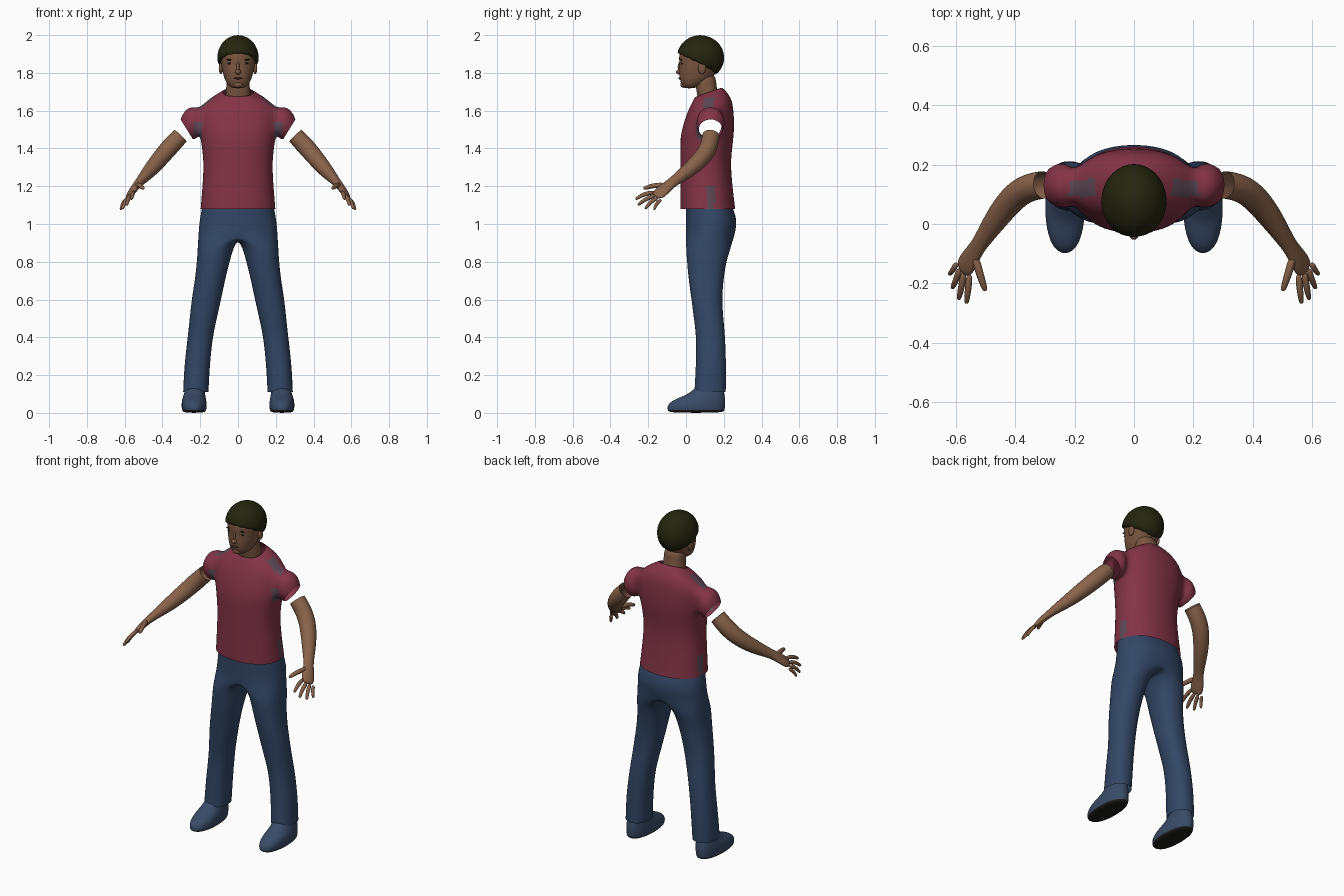
import bpy
import bmesh
from math import sin, cos, pi, atan2, asin
from mathutils import Vector, Matrix

if "Cube" in bpy.data.objects:
    bpy.data.objects.remove(bpy.data.objects["Cube"])


def material(name, rgb):
    m = bpy.data.materials.new(name)
    m.use_nodes = True
    m.diffuse_color = (*rgb, 1)
    bsdf = m.node_tree.nodes["Principled BSDF"]
    bsdf.inputs["Base Color"].default_value = (*rgb, 1)
    bsdf.inputs["Roughness"].default_value = 0.8
    return m


SKIN = material("arm skin", (0.25, 0.125, 0.07))
FACE = material("face skin", (0.2, 0.095, 0.053))
SHIRT = material("dark red cloth", (0.23, 0.034, 0.063))
FADED = material("faded grey cloth", (0.11, 0.065, 0.09))
DENIM = material("blue denim", (0.033, 0.062, 0.13))
SHOE = material("blue shoe", (0.042, 0.07, 0.135))
SOLE = material("black sole", (0.012, 0.013, 0.01))
HAIR = material("dark hair", (0.018, 0.018, 0.005))
LIP = material("brown lip", (0.1, 0.04, 0.028))

N = 16
FIT = 1.026  # makes up for the shrinking of a subdivided ring


def finish(bm, name, mats, mirror=False, levels=2):
    """Turn a bmesh into a smooth object with its modifiers baked in."""
    me = bpy.data.meshes.new(name)
    bm.to_mesh(me)
    bm.free()
    for m in mats:
        me.materials.append(m)
    ob = bpy.data.objects.new(name, me)
    bpy.context.collection.objects.link(ob)
    if mirror:
        ob.modifiers.new("mirror", "MIRROR")
    if levels:
        sub = ob.modifiers.new("smooth", "SUBSURF")
        sub.levels = levels
    bpy.context.view_layer.update()
    graph = bpy.context.evaluated_depsgraph_get()
    ob.data = bpy.data.meshes.new_from_object(ob.evaluated_get(graph))
    ob.modifiers.clear()
    for p in ob.data.polygons:
        p.use_smooth = True
    return ob


def loft(bm, rows, closed=True):
    for a, b in zip(rows, rows[1:]):
        n = len(a)
        for i in range(n if closed else n - 1):
            j = (i + 1) % n
            bm.faces.new((a[i], a[j], b[j], b[i]))


def ring(bm, z, x0, x1, y0, y1, tilt=0, power=0.9, count=N):
    """Level oval of verts, starting at the front and turning past +x."""
    cx, cy, rx, ry = (x0 + x1) / 2, (y0 + y1) / 2, (x1 - x0) / 2, (y1 - y0) / 2
    row = []
    for k in range(count):
        a = -pi / 2 + 2 * pi * k / N
        c, s = cos(a), sin(a)
        c = 0 if abs(c) < 1e-6 else abs(c) ** power * (1 if c > 0 else -1)
        s = abs(s) ** power * (1 if s > 0 else -1)
        y = cy + ry * FIT * s
        row.append(bm.verts.new((cx + rx * FIT * c, y, z + tilt * (y - 0.12))))
    return row


def half_ring(bm, z, hx, y0, y1, tilt=0):
    return ring(bm, z, -hx, hx, y0, y1, tilt, count=N // 2 + 1)


def stack(name, table, mats, mirror=False, caps=True):
    bm = bmesh.new()
    rows = [ring(bm, *t) for t in table]
    loft(bm, rows)
    if caps:
        bm.faces.new(rows[0][::-1])
        bm.faces.new(rows[-1])
    return finish(bm, name, mats, mirror)


def tube(name, path, side, mat, start_cap=True, n=8):
    """Tapered limb; each path entry is a point, a half width, a half depth."""
    bm = bmesh.new()
    pts = [Vector(p[0]) for p in path]
    fit = 6 / (4 + 2 * cos(2 * pi / n))
    rows = []
    for i, (p, w, d) in enumerate(path):
        t = (pts[min(i + 1, len(pts) - 1)] - pts[max(i - 1, 0)]).normalized()
        u = (Vector(side) - t * t.dot(Vector(side))).normalized()
        v = t.cross(u)
        rows.append([bm.verts.new(pts[i] + fit * (u * w * cos(a) + v * d * sin(a)))
                     for a in (2 * pi * k / n for k in range(n))])
    loft(bm, rows)
    bm.faces.new(rows[-1])
    if start_cap:
        bm.faces.new(rows[0][::-1])
    return finish(bm, name, [mat], mirror=True)


def blob(name, loc, size, mat, mirror=False):
    bm = bmesh.new()
    place = Matrix.Translation(loc) @ Matrix.Diagonal((*size, 1))
    bmesh.ops.create_uvsphere(bm, u_segments=16, v_segments=8, radius=1, matrix=place)
    return finish(bm, name, [mat], mirror, levels=0)


# Shirt: half torso with an armhole, drawn out into an open sleeve
bm = bmesh.new()
rows = [half_ring(bm, *t) for t in (
    (1.08, 0.197, -0.03, 0.26), (1.2, 0.187, -0.03, 0.245), (1.32, 0.18, -0.03, 0.235),
    (1.41, 0.19, -0.03, 0.245), (1.47, 0.2, -0.028, 0.252), (1.54, 0.208, -0.01, 0.255),
    (1.61, 0.205, 0.015, 0.25), (1.655, 0.16, 0.035, 0.24, 0.1),
    (1.69, 0.1, 0.047, 0.205, 0.25), (1.698, 0.082, 0.055, 0.188, 0.35))]
loft(bm, rows, closed=False)
low, mid, top = rows[4:7]
hole = [mid[5], top[5], top[4], top[3], mid[3], low[3], low[4], low[5]]
bmesh.ops.delete(bm, geom=list(mid[4].link_faces), context="FACES_ONLY")
bm.verts.remove(mid[4]) if not mid[4].link_edges else bmesh.ops.delete(bm, geom=[mid[4]], context="VERTS")
sleeve = [hole]
for x_top, z_top, x_low, z_low, ry in ((0.25, 1.625, 0.217, 1.455, 0.078),
                                       (0.287, 1.598, 0.225, 1.45, 0.075),
                                       (0.305, 1.555, 0.238, 1.447, 0.064)):
    mid_pt = Vector(((x_top + x_low) / 2, 0.13, (z_top + z_low) / 2))
    up = Vector((x_top - x_low, 0, z_top - z_low)) / 2
    sleeve.append([bm.verts.new(mid_pt + 1.08 * (up * sin(k * pi / 4)
                                + Vector((0, ry, 0)) * cos(k * pi / 4))) for k in range(8)])
loft(bm, sleeve)
shirt = finish(bm, "shirt", [SHIRT, FADED], mirror=True)
for p in shirt.data.polygons:  # worn patches on shoulders, armpits and sides
    x, y, z = abs(p.center.x), p.center.y, p.center.z
    shoulder = p.normal.z > 0.5 and 0.13 < x < 0.22 and 0.09 < y < 0.15
    armpit = 0.19 < x < 0.235 and 1.45 < z < 1.54 and y < 0.09
    flank = x > 0.17 and 1.08 < z < 1.2 and 0.11 < y < 0.15
    p.material_index = int(shoulder or armpit or flank)

# Trousers: one leg, opening at the crotch into half a pelvis
bm = bmesh.new()
leg = [ring(bm, *t) for t in (
    (0.11, 0.157, 0.29, 0.045, 0.21), (0.25, 0.15, 0.284, 0.053, 0.212),
    (0.4, 0.135, 0.266, 0.056, 0.207), (0.5, 0.113, 0.255, 0.042, 0.197),
    (0.6, 0.09, 0.245, 0.03, 0.19), (0.7, 0.07, 0.228, 0.015, 0.197),
    (0.8, 0.045, 0.217, 0.006, 0.212), (0.87, 0.026, 0.213, 0.001, 0.235))]
crotch = half_ring(bm, 0.95, 0.208, 0, 0.258)
for k in range(N // 2 + 1, N):
    a = pi * (k - N / 2) / (N / 2)
    crotch.append(bm.verts.new((0, 0.129 + 0.129 * cos(a), 0.95 - 0.03 * sin(a))))
loft(bm, leg + [crotch])
pelvis = [half_ring(bm, *t) for t in ((1.0, 0.204, 0, 0.268), (1.05, 0.197, 0, 0.262),
                                      (1.11, 0.185, 0, 0.235))]
loft(bm, [crotch[:N // 2 + 1]] + pelvis, closed=False)
finish(bm, "trousers", [DENIM], mirror=True)

# Shoes
shoes = stack("shoes", (
    (0, 0.18, 0.285, -0.085, 0.192), (0.012, 0.168, 0.297, -0.098, 0.204),
    (0.045, 0.165, 0.299, -0.099, 0.207), (0.075, 0.17, 0.295, -0.055, 0.207),
    (0.1, 0.175, 0.285, 0.02, 0.202), (0.15, 0.18, 0.275, 0.06, 0.195)),
    [SHOE, SOLE], mirror=True)
for p in shoes.data.polygons:
    p.material_index = int(p.center.z < 0.014)

# Arms running into flat palms
ACROSS = (0.62, 0.58, -0.53)
tube("arms", (
    ((0.305, 0.132, 1.467), 0.046, 0.045), ((0.35, 0.125, 1.42), 0.047, 0.048),
    ((0.4, 0.098, 1.362), 0.047, 0.046), ((0.455, 0.03, 1.295), 0.042, 0.041),
    ((0.505, -0.045, 1.24), 0.031, 0.028), ((0.53, -0.082, 1.213), 0.028, 0.021),
    ((0.558, -0.125, 1.176), 0.039, 0.018), ((0.58, -0.163, 1.142), 0.036, 0.012)),
    ACROSS, SKIN, start_cap=False)

# Fingers and thumb
for name, base, tip, r in (
        ("index_fingers", (0.553, -0.165, 1.17), (0.564, -0.268, 1.132), 0.011),
        ("middle_fingers", (0.572, -0.16, 1.152), (0.59, -0.255, 1.1), 0.011),
        ("ring_fingers", (0.585, -0.147, 1.14), (0.612, -0.217, 1.08), 0.0105),
        ("little_fingers", (0.596, -0.13, 1.13), (0.622, -0.17, 1.075), 0.0095),
        ("thumbs", (0.538, -0.1, 1.207), (0.5, -0.226, 1.188), 0.013)):
    a, b = Vector(base), Vector(tip)
    bend = a.lerp(b, 0.55) + Vector((0, -0.006, 0.008))
    tube(name, ((a, r * 1.1, r * 1.1), (bend, r, r), (a.lerp(b, 0.93), r * 0.75, r * 0.75),
                (b, r * 0.45, r * 0.45)), ACROSS, SKIN)

# Neck and head
stack("neck", ((1.63, -0.07, 0.07, 0.07, 0.18), (1.69, -0.065, 0.065, 0.058, 0.168),
               (1.74, -0.06, 0.06, 0.05, 0.16), (1.8, -0.06, 0.06, 0.05, 0.155)), [FACE])
stack("head", (
    (1.718, -0.025, 0.025, -0.005, 0.04), (1.728, -0.047, 0.047, -0.018, 0.07),
    (1.755, -0.067, 0.067, -0.03, 0.12), (1.8, -0.08, 0.08, -0.037, 0.16),
    (1.84, -0.088, 0.088, -0.032, 0.178), (1.88, -0.092, 0.092, -0.038, 0.185),
    (1.92, -0.09, 0.09, -0.03, 0.18), (1.96, -0.06, 0.06, 0, 0.15)), [FACE])

# Facial features
blob("nose", (0, -0.034, 1.805), (0.016, 0.019, 0.014), FACE)
blob("nose_bridge", (0, -0.031, 1.83), (0.009, 0.013, 0.03), FACE)
blob("chin", (0, -0.014, 1.738), (0.026, 0.016, 0.017), FACE)
blob("mouth", (0, -0.034, 1.771), (0.024, 0.006, 0.005), LIP)
blob("ears", (0.091, 0.085, 1.825), (0.011, 0.021, 0.032), FACE, mirror=True)
blob("eyes", (0.04, -0.022, 1.85), (0.016, 0.005, 0.005), SOLE, mirror=True)
blob("eyebrows", (0.042, -0.025, 1.87), (0.021, 0.005, 0.004), HAIR, mirror=True)

# Hair: dome whose ragged edge falls from the forehead to the nape
bm = bmesh.new()
columns, steps = 32, 9
centre, size = Vector((0, 0.077, 1.88)), Vector((0.111, 0.127, 0.12))
rows = []
for j in range(-1, steps):
    row = []
    for k in range(columns):
        a = 2 * pi * k / columns
        edge = 1.846 - 0.055 * sin(a) + (0.008 if k % 2 else -0.004)
        low_lat = asin((edge - centre.z) / size.z)
        lat = low_lat + (pi / 2 - low_lat) * max(j, 0) / steps
        r = cos(lat) * (0.8 if j < 0 else 1)
        row.append(bm.verts.new(centre + Vector((size.x * r * cos(a), size.y * r * sin(a),
                                                 size.z * sin(lat)))))
    rows.append(row)
loft(bm, rows)
crown = bm.verts.new(centre + Vector((0, 0, size.z)))
for k in range(columns):
    bm.faces.new((rows[-1][k], rows[-1][(k + 1) % columns], crown))
finish(bm, "hair", [HAIR], levels=1)
